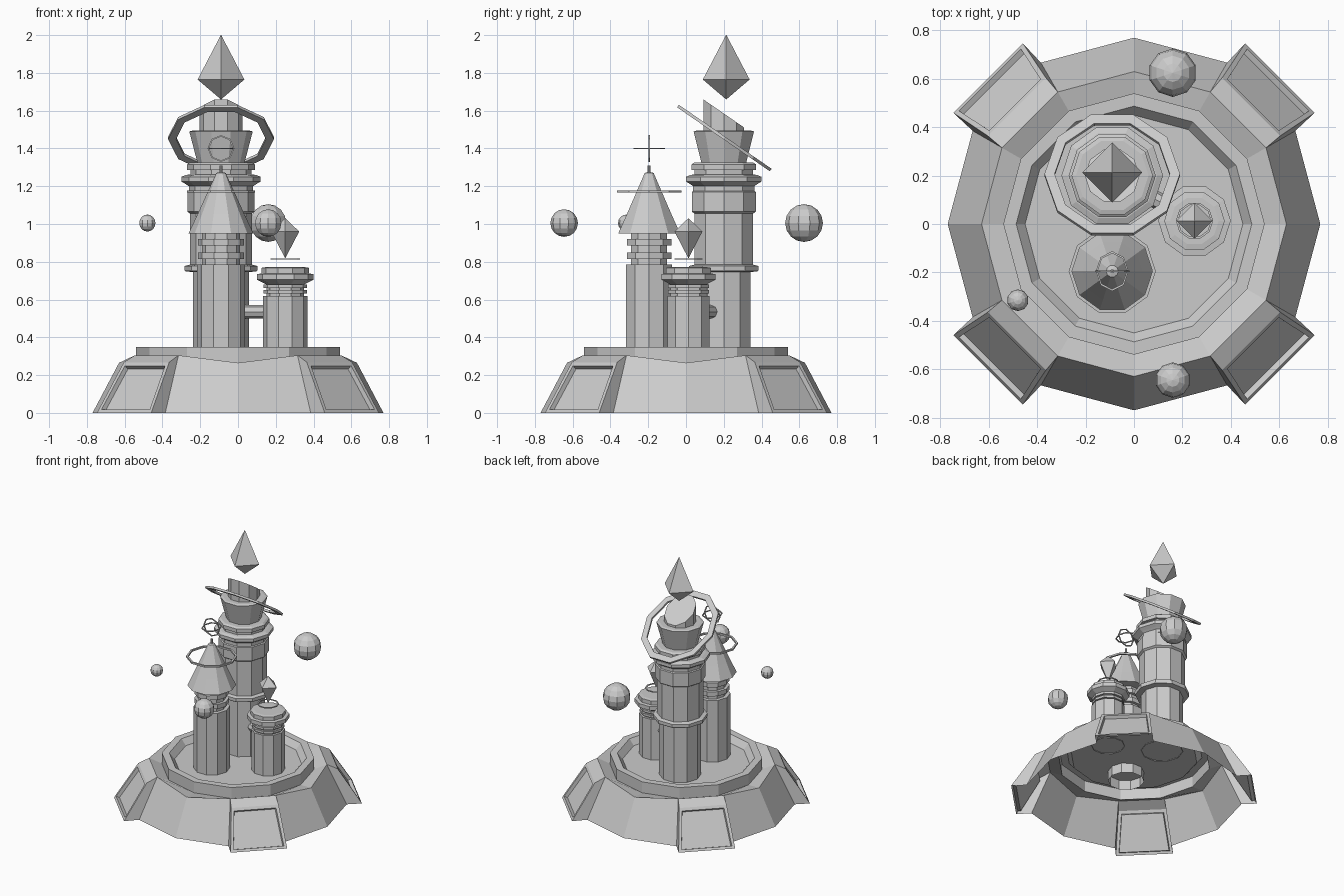
import bpy, bmesh
from math import cos, sin, pi, radians, atan2
from mathutils import Vector, Matrix

if "Cube" in bpy.data.objects:
    bpy.data.objects.remove(bpy.data.objects["Cube"])


def finish(bm, name, loc=(0, 0, 0), normals=True):
    if normals:
        bmesh.ops.recalc_face_normals(bm, faces=bm.faces)
    me = bpy.data.meshes.new(name)
    bm.to_mesh(me)
    bm.free()
    ob = bpy.data.objects.new(name, me)
    ob.location = loc
    bpy.context.collection.objects.link(ob)
    return ob


def lathe_bm(profile, n=10, closed=False, cap_bottom=False, cap_top=True):
    bm = bmesh.new()
    rings = [[bm.verts.new((r * cos(2 * pi * i / n), r * sin(2 * pi * i / n), z))
              for i in range(n)] for r, z in profile]
    pairs = list(zip(rings, rings[1:])) + ([(rings[-1], rings[0])] if closed else [])
    for a, b in pairs:
        for i in range(n):
            j = (i + 1) % n
            bm.faces.new((a[i], a[j], b[j], b[i]))
    if not closed:
        if cap_bottom:
            bm.faces.new(rings[0][::-1])
        if cap_top:
            bm.faces.new(rings[-1])
    return bm


def lathe(name, profile, loc, n=10, **kw):
    return finish(lathe_bm(profile, n, **kw), name, loc)


def band(name, r_in, r_out, thick, loc, n=10, rot=(0, 0, 0), scale=(1, 1, 1)):
    h = thick / 2
    ob = lathe(name, [(r_in, -h), (r_out, -h), (r_out, h), (r_in, h)], loc, n, closed=True)
    ob.rotation_euler, ob.scale = rot, scale
    return ob


def gem(name, x, y, r, bottom, mid, top):
    lathe(name, [(0.001, bottom), (r, mid), (0.001, top)], (x, y, 0), 4, cap_bottom=True)


# open-bottomed base shell with four pushed-out buttresses
def make_base():
    bm = bmesh.new()

    def ring(r, zs):
        return [bm.verts.new((r * cos(i * pi / 6), r * sin(i * pi / 6), zs if i % 3 == 0 or r < 0.6 or zs == 0 else 0.305))
                for i in range(12)]
    rings = [ring(0.77, 0), ring(0.63, 0.265), ring(0.54, 0.265), ring(0.54, 0.35),
             ring(0.487, 0.35), ring(0.45, 0.305)]
    panels = []
    for k, (a, b) in enumerate(zip(rings, rings[1:])):
        for i in range(12):
            j = (i + 1) % 12
            if k == 0 and i % 3 == 1:
                t = radians(i * 30 + 15)
                rad, tan = Vector((cos(t), sin(t), 0)), Vector((-sin(t), cos(t), 0))
                out = [bm.verts.new(rad * d + tan * s + Vector((0, 0, z)))
                       for d, s, z in ((0.853, -0.203, 0), (0.853, 0.203, 0),
                                       (0.685, 0.17, 0.268), (0.685, -0.17, 0.268))]
                old = [a[i], a[j], b[j], b[i]]
                for m in (1, 2, 3):
                    q = (m + 1) % 4
                    bm.faces.new((old[m], old[q], out[q], out[m]))
                panels.append(bm.faces.new(out))
            else:
                bm.faces.new((a[i], a[j], b[j], b[i]))
    bm.faces.new(rings[-1])
    bm.normal_update()
    for f in panels:
        bmesh.ops.inset_individual(bm, faces=[f], thickness=0.03)
        bmesh.ops.inset_individual(bm, faces=[f], thickness=0.006, depth=-0.025)
    finish(bm, "base", normals=False)


make_base()

# tall tower with collars and flared head
TX, TY = -0.09, 0.2
lathe("tall_tower", [(0.148, 0.30), (0.148, 0.745), (0.19, 0.75), (0.193, 0.757), (0.193, 0.778),
                     (0.163, 0.785), (0.163, 1.055), (0.178, 1.065), (0.178, 1.17), (0.17, 1.175),
                     (0.17, 1.2), (0.185, 1.21), (0.21, 1.225), (0.21, 1.25), (0.185, 1.26),
                     (0.162, 1.262), (0.162, 1.285), (0.18, 1.287), (0.18, 1.315), (0.165, 1.325),
                     (0.125, 1.326), (0.168, 1.49), (0.15, 1.495), (0.11, 1.495)], (TX, TY, 0))

# slanted stump on the head
bm = lathe_bm([(0.113, 1.48), (0.113, 1.7)])
for v in bm.verts:
    if v.co.z > 1.6:
        v.co.z = 1.585 - 0.69 * v.co.y
finish(bm, "slanted_stump", (TX, TY, 0))
band("tilted_ring", 0.238, 0.28, 0.016, (TX, 0.203, 1.455), rot=(-radians(34.6), 0, 0), scale=(1, 1.12, 1))
gem("large_crystal", TX, 0.213, 0.124, 1.66, 1.765, 2.0)

# front tower with stacked discs, pointed roof and floating rings
FX, FY = -0.09, -0.195
lathe("front_tower", [(0.128, 0.23), (0.128, 0.785), (0.1, 0.785), (0.1, 0.815), (0.123, 0.815),
                      (0.123, 0.85), (0.1, 0.85), (0.1, 0.885), (0.123, 0.885), (0.123, 0.92),
                      (0.1, 0.92), (0.1, 0.95)], (FX, FY, 0))
lathe("pointed_roof", [(0.09, 0.955), (0.172, 0.95), (0.125, 1.05), (0.025, 1.27), (0.008, 1.275),
                       (0.008, 1.31)], (FX, FY, 0), cap_bottom=True)
band("roof_ring", 0.166, 0.18, 0.013, (FX, FY, 1.172))
band("spire_ring_flat", 0.067, 0.075, 0.007, (FX, FY, 1.4), n=8, scale=(0.9, 1.1, 1))
band("spire_ring_upright", 0.063, 0.071, 0.007, (FX, FY, 1.4), n=8, rot=(pi / 2, 0, 0))

# small tower with floating crystal
SX, SY = 0.25, 0.013
lathe("small_tower", [(0.118, 0.30), (0.118, 0.62), (0.1, 0.62), (0.1, 0.632), (0.115, 0.632),
                      (0.115, 0.65), (0.1, 0.65), (0.1, 0.662), (0.115, 0.662), (0.115, 0.68),
                      (0.1, 0.68), (0.12, 0.69), (0.15, 0.705), (0.15, 0.735), (0.125, 0.738),
                      (0.125, 0.768), (0.1, 0.772)], (SX, SY, 0))
band("crystal_ring", 0.068, 0.077, 0.006, (SX, SY, 0.815))
gem("small_crystal", SX, SY, 0.074, 0.82, 0.96, 1.03)

# bridge between tall and small towers
d = Vector((SX - TX, SY - TY, 0))
bridge = lathe("bridge", [(0.036, 0.08), (0.036, d.length - 0.08)], (TX, TY, 0.535), 8, cap_bottom=True)
bridge.rotation_euler = (0, pi / 2, atan2(d.y, d.x))

# floating orbs
for name, r, loc in (("large_orb", 0.1, (0.16, 0.625, 1.005)),
                     ("medium_orb", 0.073, (0.16, -0.645, 1.005)),
                     ("small_orb", 0.045, (-0.48, -0.315, 1.005))):
    bm = bmesh.new()
    bmesh.ops.create_uvsphere(bm, u_segments=10, v_segments=8, radius=r)
    finish(bm, name, loc)
